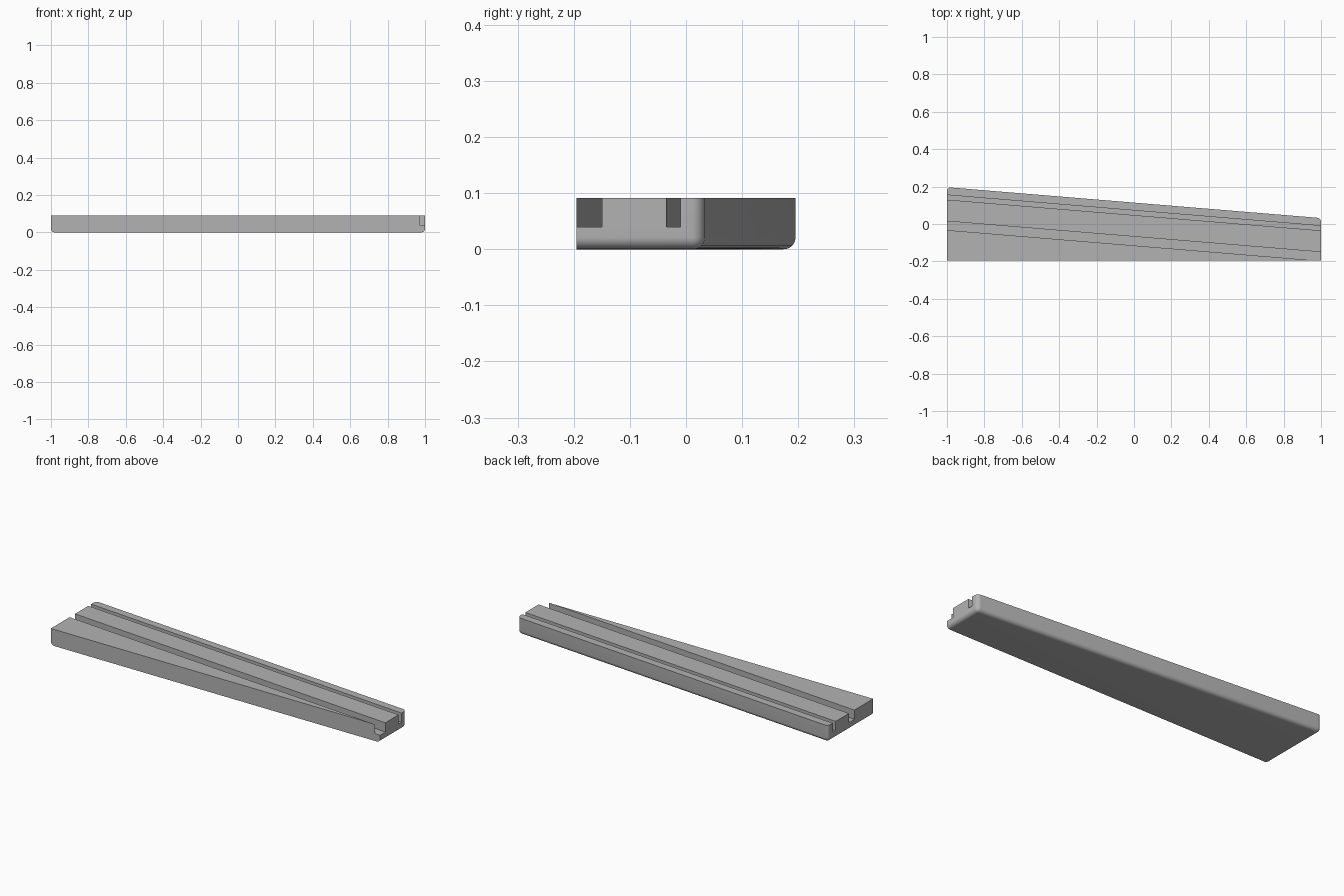
import bpy, bmesh, math

if "Cube" in bpy.data.objects:
    bpy.data.objects.remove(bpy.data.objects["Cube"])

HEIGHT, FLOOR, FRONT = 0.091, 0.04, -0.195
SLOPE = -0.0825  # slant of the back edge and grooves
RADIUS = 0.021

grey = bpy.data.materials.new("plain grey")
grey.use_nodes = True
colour = (0.45, 0.45, 0.45, 1)
grey.diffuse_color = colour
grey.node_tree.nodes["Principled BSDF"].inputs["Base Color"].default_value = colour


def prism(name, outline, z0, z1):
    """Extrude a flat outline upward; return the object and its mesh builder."""
    bm = bmesh.new()
    base = bm.faces.new([bm.verts.new((x, y, z0)) for x, y in outline])
    top = bmesh.ops.extrude_face_region(bm, geom=[base])["geom"]
    verts = [v for v in top if isinstance(v, bmesh.types.BMVert)]
    bmesh.ops.translate(bm, verts=verts, vec=(0, 0, z1 - z0))
    bmesh.ops.recalc_face_normals(bm, faces=bm.faces)
    mesh = bpy.data.meshes.new(name)
    obj = bpy.data.objects.new(name, mesh)
    bpy.context.collection.objects.link(obj)
    mesh.materials.append(grey)
    return obj, bm


def slanted(y, x):
    return y + SLOPE * x


# Tapered block
back = 0.1143
block, bm = prism("tapered_block", [(-1, FRONT), (1, FRONT),
                  (1, slanted(back, 1)), (-1, slanted(back, -1))], 0, HEIGHT)


def is_rounded(edge):
    a, b = (v.co for v in edge.verts)
    behind = max(a.y, b.y) > FRONT + 0.01
    upright = abs(a.z - b.z) > 0.01
    low = max(a.z, b.z) < 0.01
    return behind and (low or (upright and min(a.y, b.y) > FRONT + 0.01))


# Rounded underside and rear corners
bmesh.ops.bevel(bm, geom=[e for e in bm.edges if is_rounded(e)], offset=RADIUS,
                offset_type='OFFSET', segments=8, profile=0.5, affect='EDGES')
bm.to_mesh(block.data)
bm.free()

# Two slanted grooves: narrow at the rear, wide at the front
bpy.context.view_layer.objects.active = block
block.select_set(True)
for name, low, high in [("narrow_groove", 0.0475, 0.0725), ("wide_groove", -0.115, -0.0675)]:
    cutter, bm = prism(name, [(-1.2, slanted(low, -1.2)), (1.2, slanted(low, 1.2)),
                       (1.2, slanted(high, 1.2)), (-1.2, slanted(high, -1.2))], FLOOR, 0.2)
    bm.to_mesh(cutter.data)
    bm.free()
    cutter.hide_render = True
    cut = block.modifiers.new(name, 'BOOLEAN')
    cut.operation, cut.solver, cut.object = 'DIFFERENCE', 'EXACT', cutter
    bpy.ops.object.modifier_apply(modifier=name)
    bpy.data.objects.remove(cutter)

bpy.ops.object.shade_smooth_by_angle(angle=math.radians(30))
